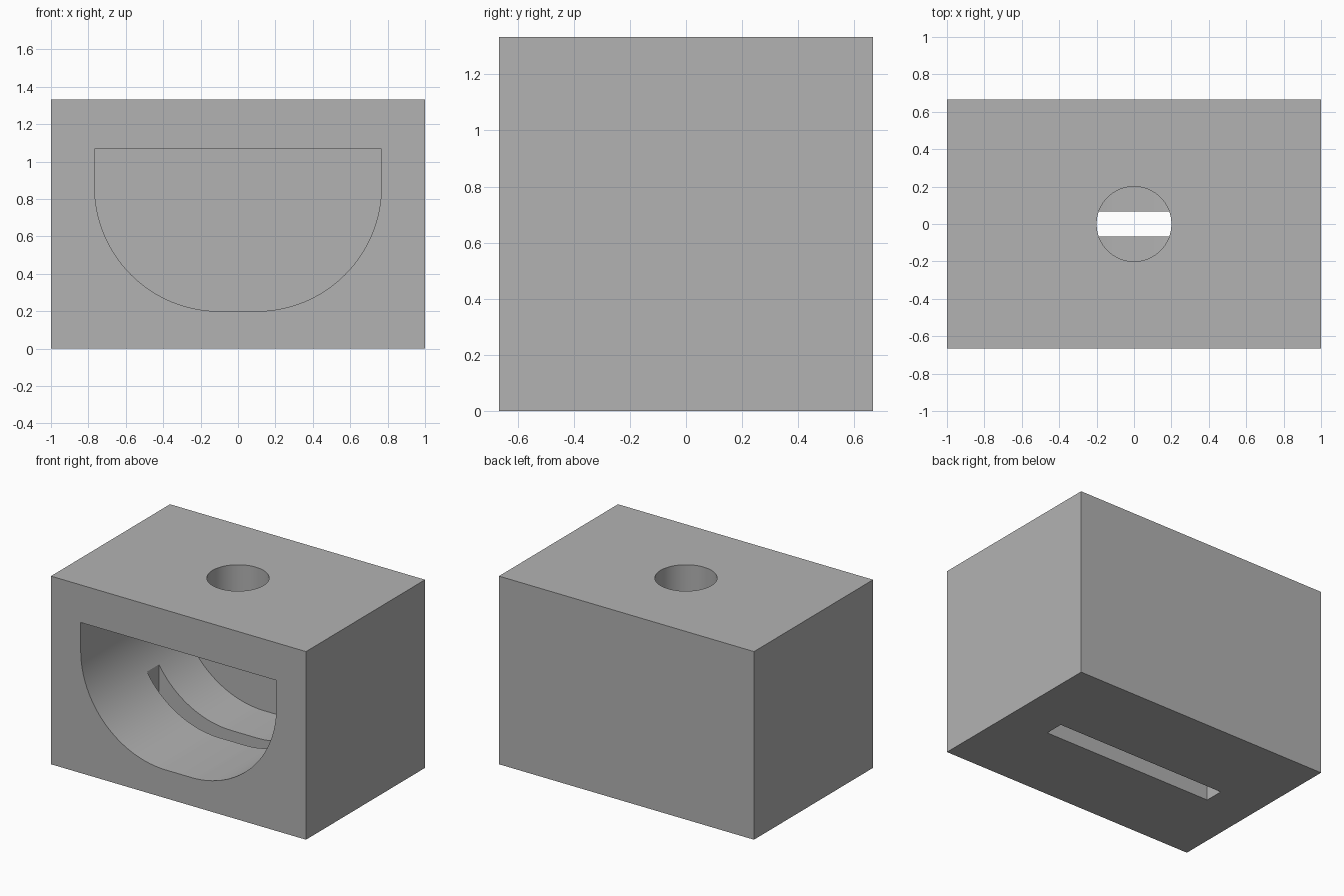
import bpy, bmesh
from math import cos, sin, pi
from mathutils import Vector

default = bpy.data.objects.get("Cube")
if default:
    bpy.data.objects.remove(default, do_unlink=True)

grey = bpy.data.materials.new("plain grey")
grey.use_nodes = True
colour = (0.448, 0.448, 0.448, 1)
grey.diffuse_color = colour
grey.node_tree.nodes["Principled BSDF"].inputs["Base Color"].default_value = colour


def prism(name, outline, sweep):
    """Extrude a closed outline of 3D points along a sweep vector."""
    bm = bmesh.new()
    face = bm.faces.new([bm.verts.new(p) for p in outline])
    ext = bmesh.ops.extrude_face_region(bm, geom=[face])
    moved = [g for g in ext["geom"] if isinstance(g, bmesh.types.BMVert)]
    bmesh.ops.translate(bm, verts=moved, vec=Vector(sweep))
    bmesh.ops.recalc_face_normals(bm, faces=bm.faces)
    mesh = bpy.data.meshes.new(name)
    bm.to_mesh(mesh)
    bm.free()
    mesh.materials.append(grey)
    obj = bpy.data.objects.new(name, mesh)
    bpy.context.collection.objects.link(obj)
    return obj


def rectangle(hx, hy, z):
    return [(-hx, -hy, z), (hx, -hy, z), (hx, hy, z), (-hx, hy, z)]


# Solid block
D = 2 / 3
block = prism("block", rectangle(1, D, 0), (0, 0, 2 * D))

# Front cavity: flat top, straight upper sides, large rounded lower corners
R, CX, CZ, TOP, STEPS = D, 0.1, 0.867, 1.067, 32
right_side = [(CX + R * cos(a), CZ - R * sin(a))
              for a in (i * pi / 2 / STEPS for i in range(STEPS + 1))]
half = [(CX + R, TOP)] + right_side
profile = half + [(-x, z) for x, z in reversed(half)]
cavity = prism("cavity_cutter", [(x, -0.8, z) for x, z in profile], (0, 1.233, 0))

# Round bore through the roof
N = 64
circle = [(0.2 * cos(2 * pi * i / N), 0.2 * sin(2 * pi * i / N), 0.95) for i in range(N)]
bore = prism("bore_cutter", circle, (0, 0, 0.5))

# Long slot through the floor
slot = prism("slot_cutter", rectangle(D, 0.067, -0.1), (0, 0, 0.7))

# Cut the openings, then drop the cutters
bpy.ops.object.select_all(action="DESELECT")
block.select_set(True)
bpy.context.view_layer.objects.active = block
for cutter in (cavity, bore, slot):
    cutter.hide_render = True
    mod = block.modifiers.new(cutter.name, "BOOLEAN")
    mod.operation = "DIFFERENCE"
    mod.solver = "EXACT"
    mod.object = cutter
    bpy.ops.object.modifier_apply(modifier=mod.name)
    bpy.data.objects.remove(cutter, do_unlink=True)

bpy.ops.object.shade_smooth_by_angle(angle=pi / 8)
